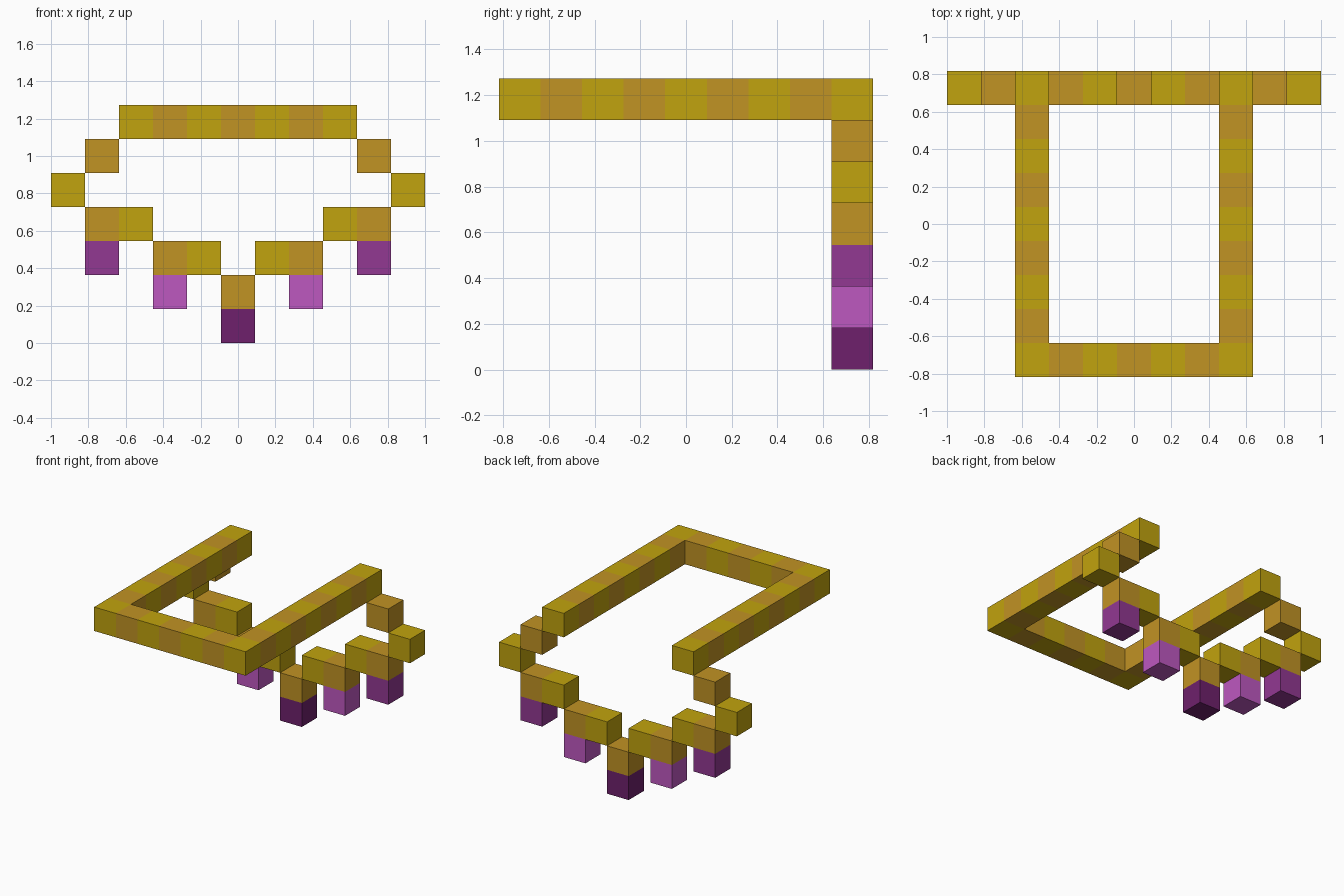
import bpy, bmesh
from mathutils import Vector

if "Cube" in bpy.data.objects:
    bpy.data.objects.remove(bpy.data.objects["Cube"])

U = 2 / 11  # edge length of one block


def linear(c):
    c /= 255
    return c / 12.92 if c <= 0.04045 else ((c + 0.055) / 1.055) ** 2.4


def material(name, rgb):
    m = bpy.data.materials.new(name)
    m.diffuse_color = (*[linear(c) for c in rgb], 1)
    m.use_nodes = True
    m.node_tree.nodes["Principled BSDF"].inputs["Base Color"].default_value = m.diffuse_color
    return m


yellow = material("yellow gold", (193, 163, 14))
orange = material("orange gold", (193, 147, 36))
mid_purple = material("purple", (146, 56, 146))
light_purple = material("light purple", (190, 88, 192))
dark_purple = material("dark purple", (110, 32, 108))

# Parts as block cells (x, y, z); gems hang below the chain
chain_half = [(4, 5), (5, 4), (4, 3), (3, 3), (2, 2), (1, 2)]
parts = {
    "front_bar": ([(x, -4, 6) for x in range(-3, 4)], None),
    "left_arm": ([(-3, y, 6) for y in range(-3, 5)], None),
    "right_arm": ([(3, y, 6) for y in range(-3, 5)], None),
    "back_chain": ([(s * x, 4, z) for s in (-1, 1) for x, z in chain_half] + [(0, 4, 1)], None),
    "outer_gems": ([(-4, 4, 2), (4, 4, 2)], mid_purple),
    "inner_gems": ([(-2, 4, 1), (2, 4, 1)], light_purple),
    "centre_gem": ([(0, 4, 0)], dark_purple),
}
filled = {c for cells, _ in parts.values() for c in cells}


def build(name, cells, gem):
    """Make the outer faces of a run of blocks; gold alternates by cell."""
    bm = bmesh.new()
    for cell in cells:
        for axis in range(3):
            for sign in (-1, 1):
                n = [0, 0, 0]
                n[axis] = sign
                if tuple(a + b for a, b in zip(cell, n)) in filled:
                    continue
                a, b = Vector((0, 0, 0)), Vector((0, 0, 0))
                a[(axis + 1) % 3] = 0.5
                b[(axis + 2) % 3] = 0.5 * sign
                mid = Vector(cell) + Vector((0, 0, 0.5)) + Vector(n) * 0.5
                corners = (mid - a - b, mid + a - b, mid + a + b, mid - a + b)
                face = bm.faces.new([bm.verts.new(p * U) for p in corners])
                face.material_index = 0 if gem or (cell[0] + cell[1]) % 2 else 1
    bmesh.ops.remove_doubles(bm, verts=bm.verts, dist=0.0001)
    mesh = bpy.data.meshes.new(name)
    bm.to_mesh(mesh)
    bm.free()
    for m in ([gem] if gem else [yellow, orange]):
        mesh.materials.append(m)
    bpy.context.collection.objects.link(bpy.data.objects.new(name, mesh))


for name, (cells, gem) in parts.items():
    build(name, cells, gem)
